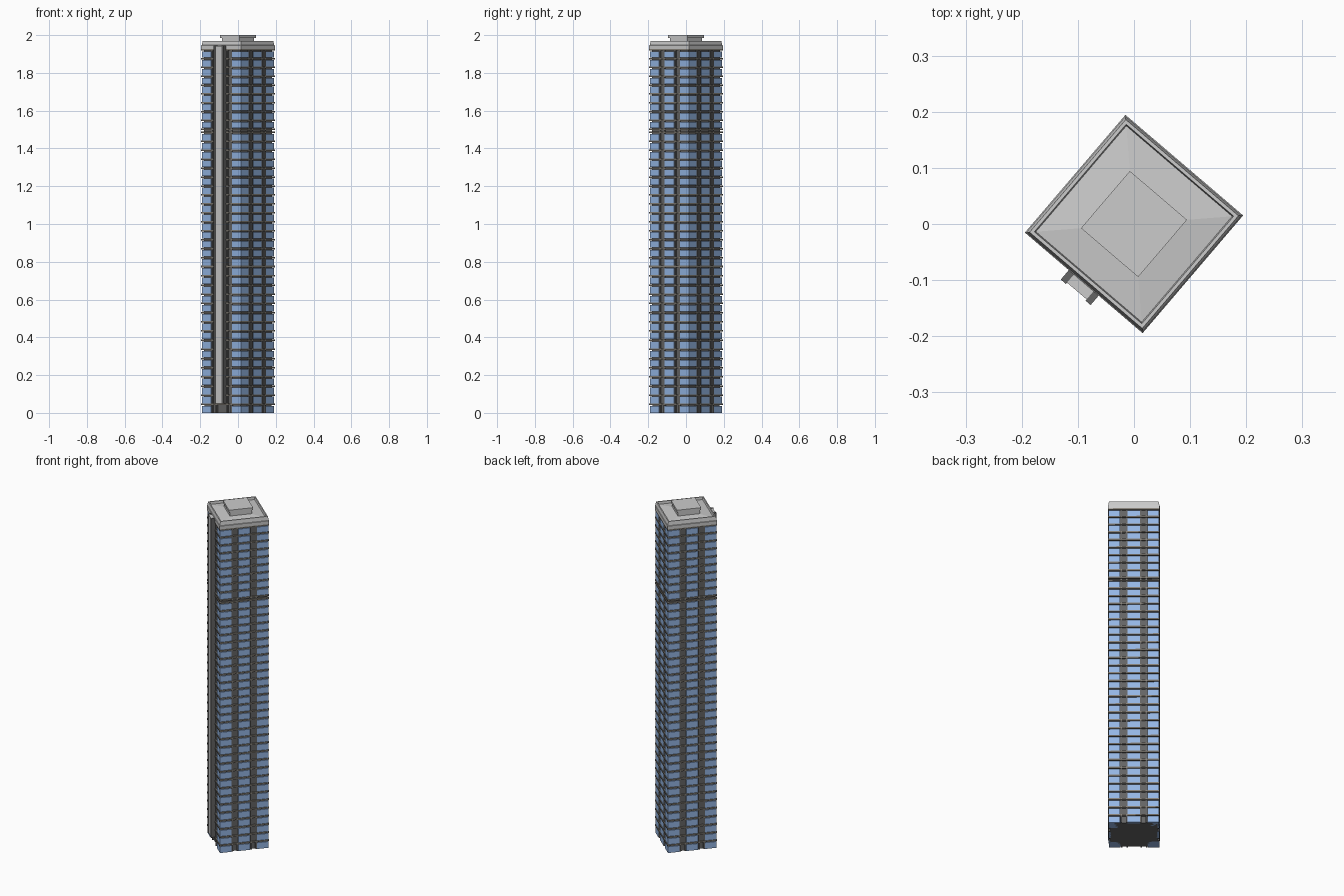
import bpy, bmesh, math
from mathutils import Matrix, Vector

if "Cube" in bpy.data.objects:
    bpy.data.objects.remove(bpy.data.objects["Cube"])

ROT = Matrix.Rotation(math.radians(-40.5), 4, 'Z')   # tower is turned on its plot


def material(name, color):
    m = bpy.data.materials.new(name)
    m.diffuse_color = (*color, 1)
    m.use_nodes = True
    m.node_tree.nodes["Principled BSDF"].inputs["Base Color"].default_value = m.diffuse_color
    return m


GLASS = material("blue_glass", (0.30, 0.47, 0.78))
DARK = material("dark_grey", (0.13, 0.13, 0.13))
SLAB = material("slab_brown_grey", (0.24, 0.22, 0.19))


def finish(name, bm, mat=None):
    bmesh.ops.recalc_face_normals(bm, faces=bm.faces[:])
    me = bpy.data.meshes.new(name)
    bm.transform(ROT)
    bm.to_mesh(me)
    bm.free()
    ob = bpy.data.objects.new(name, me)
    bpy.context.collection.objects.link(ob)
    if mat:
        me.materials.append(mat)
    return ob


def box(bm, x0, x1, y0, y1, z0, z1, turn=0):
    m = (Matrix.Rotation(math.pi / 2 * turn, 4, 'Z')
         @ Matrix.Translation(((x0 + x1) / 2, (y0 + y1) / 2, (z0 + z1) / 2))
         @ Matrix.Diagonal((x1 - x0, y1 - y0, z1 - z0, 1)))
    bmesh.ops.create_cube(bm, size=1, matrix=m)


def rings(name, profile, mat=None):
    # stacked square rings from (half width, z) pairs, closed at both ends
    bm = bmesh.new()
    loops = [[bm.verts.new((sx * h, sy * h, z))
              for sx, sy in ((-1, -1), (1, -1), (1, 1), (-1, 1))] for h, z in profile]
    for a, b in zip(loops, loops[1:]):
        for i in range(4):
            j = (i + 1) % 4
            bm.faces.new((a[i], a[j], b[j], b[i]))
    bm.faces.new(loops[0][::-1])
    bm.faces.new(loops[-1])
    return finish(name, bm, mat)


def spread(a, b, n):
    return [a + (b - a) * i / n for i in range(n + 1)]


H = 0.138           # slab half width
G = 0.135           # glass half width
IN, OUT = 0.033, 0.072   # dark strip limits on each face

# floor levels, with two shallow plant floors
levels = spread(0.045, 0.725, 14) + spread(0.775, 1.485, 15) + spread(1.502, 1.922, 9)

# dark inner core
rings("core", [(0.125, 0.0), (0.125, 1.93)], DARK)

# floor slabs
bm = bmesh.new()
for z in levels:
    box(bm, -H, H, -H, H, z - 0.004, z + 0.004)
finish("floor_slabs", bm, SLAB)

# window blocks: four corners and a middle bay on three faces
bm = bmesh.new()
for lo, hi in zip([-0.005] + levels, levels):
    if hi - lo < 0.02:
        continue
    z0, z1 = lo + 0.005, hi - 0.008
    for t in range(4):
        box(bm, OUT, G, -G, -OUT, z0, z1, t)
        if t:
            box(bm, -IN, IN, -G, -0.12, z0, z1, t)
finish("windows", bm, GLASS)

# window heads, set back above the glass
rings("window_backing", [(0.128, 0.05), (0.128, 1.92)], DARK)

# slim piers in the dark strips
bm = bmesh.new()
for t in range(4):
    for s in (-1, 1):
        for c in (IN + 0.005, OUT - 0.005):
            box(bm, s * c - 0.004, s * c + 0.004, -0.134, -0.12, 0, 1.922, t)
finish("facade_piers", bm, DARK)

# projecting shaft on one face: dark fins with a pale centre panel
bm = bmesh.new()
for s in (-1, 1):
    box(bm, s * 0.029 - 0.006, s * 0.029 + 0.006, -0.160, -0.12, 0.05, 1.945)
finish("shaft_fins", bm, DARK)
bm = bmesh.new()
box(bm, -0.024, 0.024, -0.157, -0.12, 0.05, 1.943)
finish("shaft_panel", bm)

# crown with sloping parapet and sunken roof
rings("crown", [(0.130, 1.922), (H, 1.926), (H, 1.945), (0.136, 1.947),
                (0.132, 1.970), (0.126, 1.970), (0.124, 1.955), (0.06, 1.962)])

# rooftop plant room with overhanging lid
rings("plant_room", [(0.061, 1.955), (0.061, 1.988)])
rings("plant_room_lid", [(0.067, 1.986), (0.067, 2.0)])
